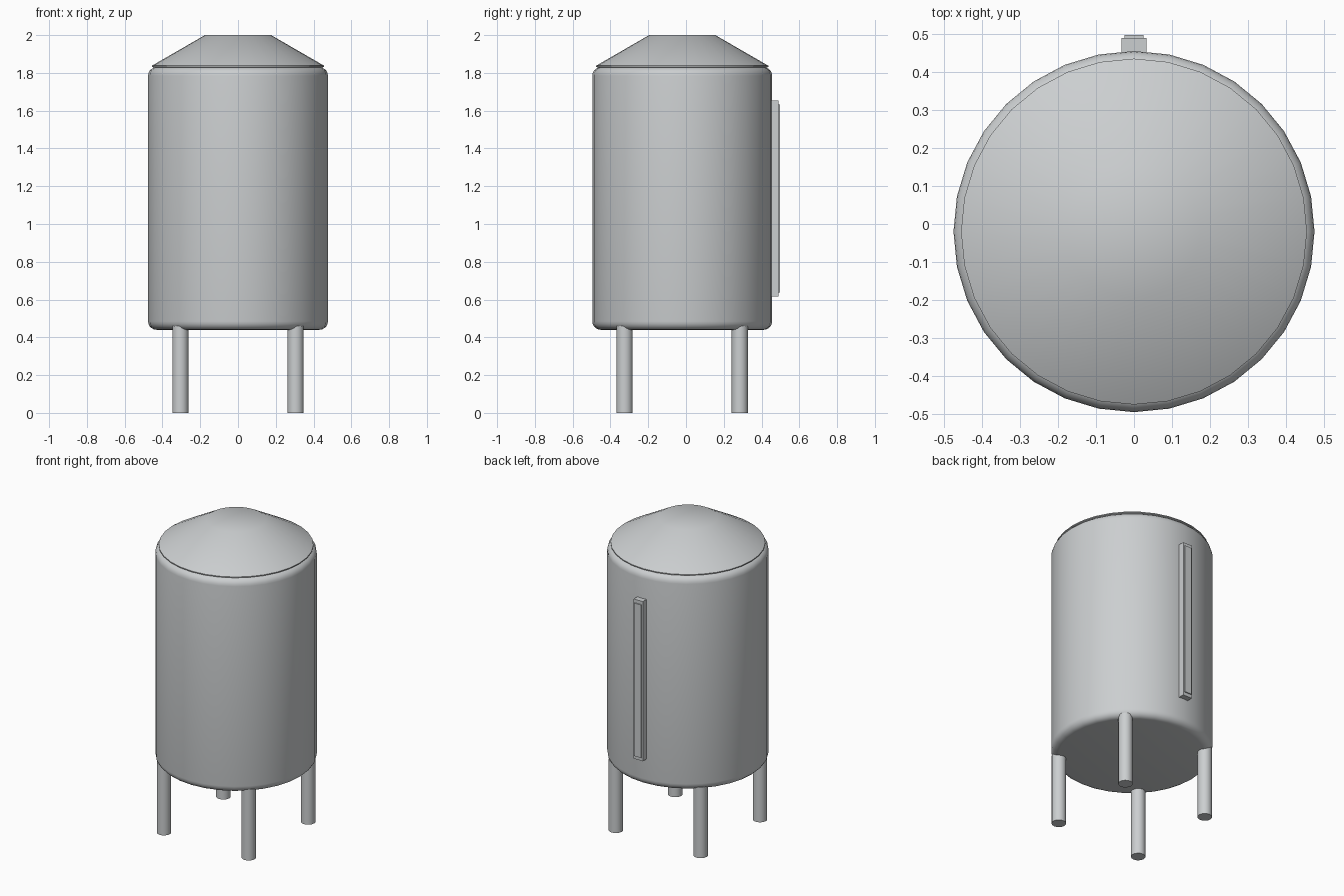
import bpy
import bmesh
import math

cube = bpy.data.objects.get("Cube")
if cube:
    bpy.data.objects.remove(cube, do_unlink=True)

CENTRE_Y = -0.02

steel = bpy.data.materials.new("light_steel")
steel.use_nodes = True
STEEL_COLOUR = (0.6, 0.62, 0.63, 1)
steel.diffuse_color = STEEL_COLOUR
steel.node_tree.nodes["Principled BSDF"].inputs["Base Color"].default_value = STEEL_COLOUR


def finish(obj, name, angle=None):
    obj.name = obj.data.name = name
    obj.data.materials.append(steel)
    if angle:
        bpy.ops.object.shade_smooth_by_angle(angle=math.radians(angle))
    return obj


def lathe(name, profile, sides, angle):
    """Revolve (radius, height) points into a capped solid."""
    bm = bmesh.new()
    rings = [[bm.verts.new((r * math.cos(math.tau * i / sides),
                            r * math.sin(math.tau * i / sides), z))
              for i in range(sides)] for r, z in profile]
    for low, high in zip(rings, rings[1:]):
        for i in range(sides):
            j = (i + 1) % sides
            bm.faces.new((low[i], low[j], high[j], high[i]))
    bm.faces.new(rings[0][::-1])
    bm.faces.new(rings[-1])
    mesh = bpy.data.meshes.new(name)
    bm.to_mesh(mesh)
    bm.free()
    obj = bpy.data.objects.new(name, mesh)
    bpy.context.collection.objects.link(obj)
    bpy.ops.object.select_all(action="DESELECT")
    obj.select_set(True)
    bpy.context.view_layer.objects.active = obj
    obj.location.y = CENTRE_Y
    return finish(obj, name, angle)


def box(name, width, y0, y1, z0, z1):
    bpy.ops.mesh.primitive_cube_add(size=1, location=(0, (y0 + y1) / 2, (z0 + z1) / 2))
    obj = bpy.context.object
    obj.scale = (width, y1 - y0, z1 - z0)
    bpy.ops.object.transform_apply(location=False, rotation=False, scale=True)
    return finish(obj, name)


# Tank with rounded upper and lower rims
R, BOTTOM, TOP, ROUND, STEPS = 0.476, 0.44, 1.83, 0.045, 5
arc = [(R - ROUND + ROUND * math.sin(a), ROUND - ROUND * math.cos(a))
       for a in (math.pi / 2 * i / STEPS for i in range(STEPS + 1))]
tank = [(r, BOTTOM + h) for r, h in arc] + [(r, TOP - h) for r, h in reversed(arc)]
lathe("tank_body", tank, 32, 40)

# Shallow conical lid with a thin lip
lathe("conical_lid", [(0.44, 1.825), (0.456, 1.832), (0.456, 1.838), (0.175, 2.0)], 32, 40)

# Four round legs
for side, x in (("right", -0.305), ("left", 0.305)):
    for end, y in (("front", -0.305), ("back", 0.305)):
        leg = lathe(f"{end}_{side}_leg", [(0.043, 0), (0.043, 0.46)], 16, 40)
        leg.location = (x, y + CENTRE_Y, 0)

# Level gauge on the back
box("gauge_housing", 0.066, 0.42, 0.491, 0.616, 1.654)
box("gauge_strip", 0.05, 0.485, 0.498, 0.638, 1.632)
